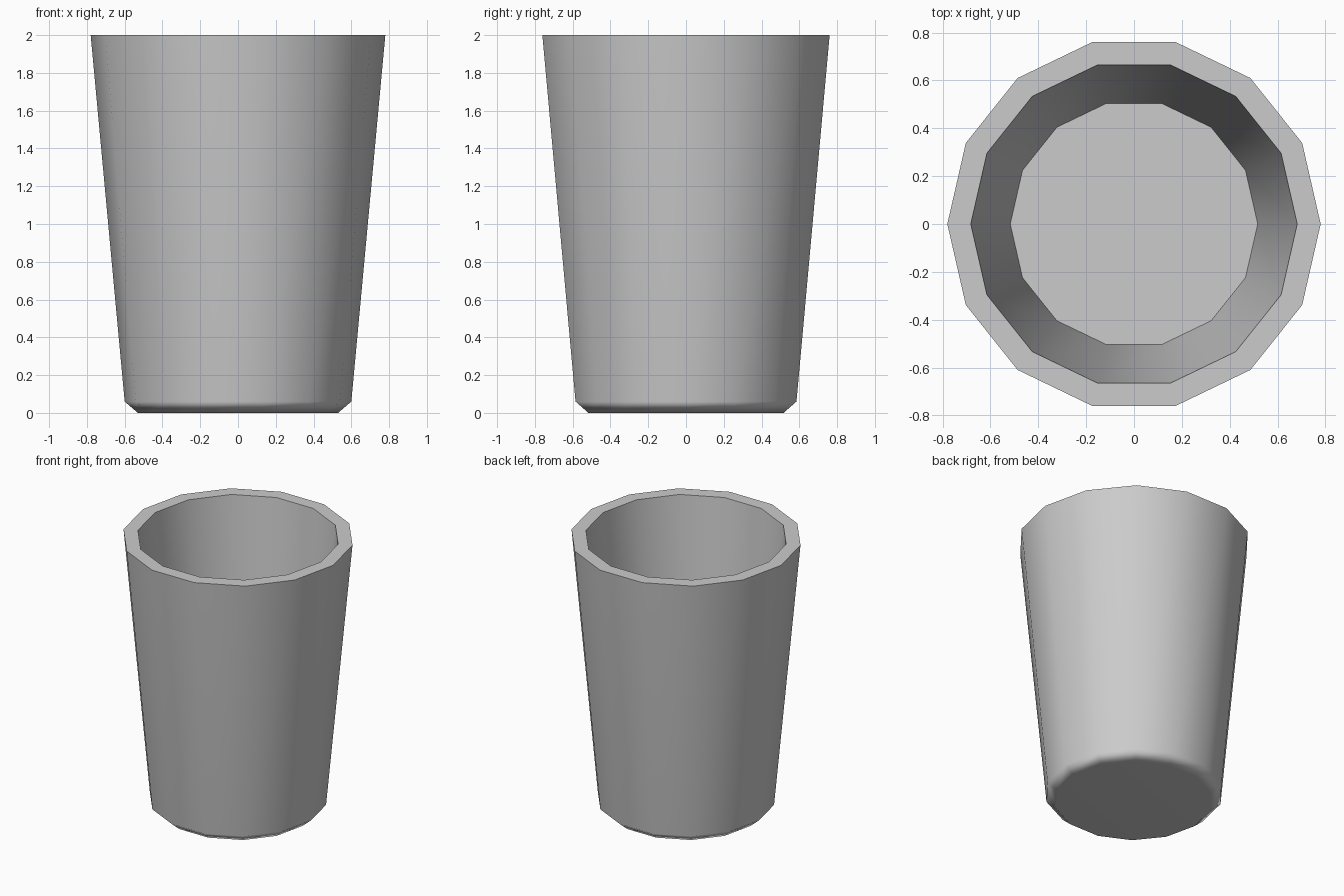
import bpy, bmesh
from math import cos, sin, pi, radians

if "Cube" in bpy.data.objects:
    bpy.data.objects.remove(bpy.data.objects["Cube"])

SIDES = 14
# Cup profile (radius, height): chamfered foot, outer wall, rim, inner wall, floor
PROFILE = [(0.53, 0), (0.60, 0.06), (0.78, 2.0), (0.682, 2.0), (0.517, 0.15)]

bm = bmesh.new()


def ring(radius, z):
    return [bm.verts.new((radius * cos(2 * pi * i / SIDES),
                          radius * sin(2 * pi * i / SIDES), z)) for i in range(SIDES)]


# Walls between successive rings
rings = [ring(r, z) for r, z in PROFILE]
for a, b in zip(rings, rings[1:]):
    for i in range(SIDES):
        j = (i + 1) % SIDES
        bm.faces.new((a[i], a[j], b[j], b[i]))

# Underside and inner floor
bm.faces.new(rings[0][::-1])
bm.faces.new(rings[-1])
bmesh.ops.recalc_face_normals(bm, faces=bm.faces)

mesh = bpy.data.meshes.new("cup")
bm.to_mesh(mesh)
bm.free()
cup = bpy.data.objects.new("cup", mesh)
bpy.context.collection.objects.link(cup)

# Smooth walls and foot, crisp rim
bpy.context.view_layer.objects.active = cup
cup.select_set(True)
bpy.ops.object.shade_smooth_by_angle(angle=radians(60))
weighted = cup.modifiers.new("weighted_normals", 'WEIGHTED_NORMAL')
weighted.keep_sharp = True
